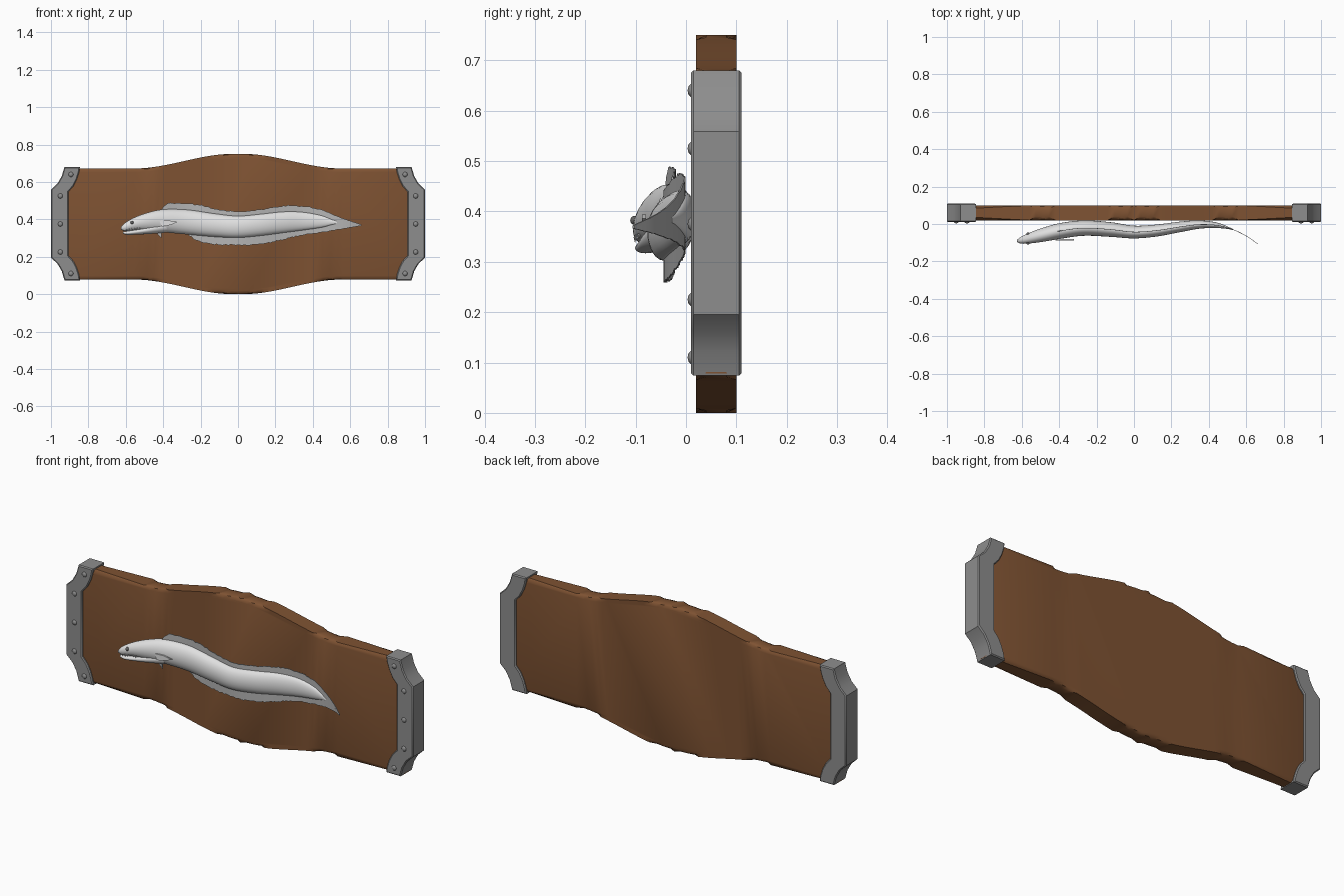
import bpy, bmesh, math, random
from mathutils import Matrix, Vector

if "Cube" in bpy.data.objects:
    bpy.data.objects.remove(bpy.data.objects["Cube"])

random.seed(4)


def material(name, rgb):
    m = bpy.data.materials.new(name)
    m.diffuse_color = (*rgb, 1)
    m.use_nodes = True
    m.node_tree.nodes["Principled BSDF"].inputs["Base Color"].default_value = m.diffuse_color
    return m


WOOD = material("brown wood", (0.21, 0.085, 0.032))
METAL = material("grey metal", (0.27, 0.27, 0.27))
SKIN = material("pale skin", (0.75, 0.75, 0.75))
FIN = material("fin grey", (0.46, 0.46, 0.46))
EYE = material("eye grey", (0.12, 0.12, 0.12))


def finish(bm, name, mat, angle=35):
    bmesh.ops.recalc_face_normals(bm, faces=bm.faces)
    me = bpy.data.meshes.new(name)
    bm.to_mesh(me)
    bm.free()
    ob = bpy.data.objects.new(name, me)
    bpy.context.collection.objects.link(ob)
    me.materials.append(mat)
    bpy.ops.object.select_all(action='DESELECT')
    ob.select_set(True)
    bpy.context.view_layer.objects.active = ob
    bpy.ops.object.shade_smooth_by_angle(angle=math.radians(angle))
    return ob


def plate(name, outline, y0, y1, mat, bevel=0, segments=1):
    """Extrude an x-z outline from y0 to y1 and bevel its front and back rims."""
    bm = bmesh.new()
    face = bm.faces.new([bm.verts.new((x, y0, z)) for x, z in outline])
    out = bmesh.ops.extrude_face_region(bm, geom=[face])
    for v in out['geom']:
        if isinstance(v, bmesh.types.BMVert):
            v.co.y = y1
    if bevel:
        rims = [e for e in bm.edges if abs(e.verts[0].co.y - e.verts[1].co.y) < 1e-5]
        bmesh.ops.bevel(bm, geom=rims, offset=bevel, segments=segments,
                        profile=0.5, affect='EDGES')
    return finish(bm, name, mat)


def sample(keys, x):
    """Smooth cubic through rows of (x, values...)."""
    n = len(keys)
    i = max(k for k in range(n - 1) if keys[k][0] <= x or k == 0)

    def slope(k, c):
        a, b = keys[max(k - 1, 0)], keys[min(k + 1, n - 1)]
        return (b[c] - a[c]) / (b[0] - a[0])
    p, q = keys[i], keys[i + 1]
    h = q[0] - p[0]
    t = (x - p[0]) / h
    return [(2*t**3 - 3*t*t + 1) * p[c] + (t**3 - 2*t*t + t) * h * slope(i, c)
            + (3*t*t - 2*t**3) * q[c] + (t**3 - t*t) * h * slope(i + 1, c)
            for c in range(1, len(p))]


def loft(name, keys, x0, x1, steps, mat, sides=24):
    bm = bmesh.new()
    rings = []
    for i in range(steps + 1):
        x = x0 + (x1 - x0) * i / steps
        y, z, ry, rz = sample(keys, x)
        rings.append([bm.verts.new((x, y + ry * math.cos(a), z + rz * math.sin(a)))
                      for a in (math.tau * k / sides for k in range(sides))])
    for a, b in zip(rings, rings[1:]):
        for k in range(sides):
            bm.faces.new((a[k], a[k-1], b[k-1], b[k]))
    bm.faces.new(rings[0])
    bm.faces.new(rings[-1])
    return finish(bm, name, mat, 60)


# Wooden board with a swelling middle
def bulge(x):
    t = min(1, max(0, (0.55 - abs(x)) / 0.52))
    return 0.297 + 0.078 * t * t * (3 - 2 * t)


xs = [-0.93] + [-0.56 + 1.12 * i / 32 for i in range(33)] + [0.93]
board = [(x, 0.375 + bulge(x)) for x in xs] + [(x, 0.375 - bulge(x)) for x in reversed(xs)]
plate("wooden_board", board, 0.02, 0.10, WOOD, 0.02, 2)

# Metal end brackets with rivets
half = [(1.0, 0.182), (0.965, 0.215), (0.942, 0.255), (0.928, 0.303), (0.845, 0.303),
        (0.85, 0.272), (0.862, 0.235), (0.88, 0.2), (0.907, 0.17)]
rivets = [(0.893, 0.265), (0.95, 0.15), (0.95, 0), (0.95, -0.15), (0.893, -0.265)]
for side, s in (("left", -1), ("right", 1)):
    outline = [(s * x, 0.377 + z) for x, z in half]
    outline += [(s * x, 0.377 - z) for x, z in reversed(half)]
    plate(side + "_bracket", outline, 0.01, 0.11, METAL, 0.005)
    bm = bmesh.new()
    for x, z in rivets:
        bmesh.ops.create_uvsphere(bm, u_segments=12, v_segments=8, radius=0.014,
                                  matrix=Matrix.Translation((s * x, 0.013, 0.375 + z))
                                  @ Matrix.Diagonal((1, 0.7, 1, 1)))
    finish(bm, side + "_rivets", METAL, 60)

# Eel body: x, y, z, half depth, half height
BODY = [(-.625, -.090, .352, .006, .008), (-.605, -.087, .359, .018, .022),
        (-.55, -.073, .376, .030, .036), (-.48, -.056, .387, .038, .050),
        (-.40, -.038, .392, .042, .061), (-.27, -.022, .385, .041, .066),
        (-.12, -.030, .368, .039, .062), (0, -.043, .360, .034, .058),
        (.12, -.035, .370, .032, .058), (.25, -.015, .385, .028, .056),
        (.35, -.003, .390, .022, .048), (.45, -.008, .388, .014, .031),
        (.53, -.030, .383, .003, .006), (.60, -.064, .376, .003, .004),
        (.66, -.105, .370, .003, .003)]
loft("eel_body", BODY, -.625, .53, 70, SKIN)
JAW = [(-.615, -.088, .328, .007, .006), (-.59, -.083, .327, .018, .010),
       (-.53, -.067, .334, .029, .015), (-.47, -.053, .344, .035, .022),
       (-.38, -.036, .362, .034, .032)]
loft("eel_lower_jaw", JAW, -.615, -.38, 20, SKIN)

# Long ragged fins above and below, meeting at the tail
TOP = [(-.41, .455), (-.38, .487), (-.30, .488), (-.20, .480), (-.10, .455), (0, .444),
       (.12, .455), (.25, .476), (.36, .471), (.45, .452), (.55, .410), (.66, .372)]
LOW = [(-.27, .318), (-.22, .283), (-.12, .262), (0, .258), (.12, .264), (.24, .288),
       (.34, .312), (.45, .328), (.55, .346), (.66, .366)]
for name, keys in (("upper_fin", TOP), ("lower_fin", LOW)):
    bm = bmesh.new()
    for off in (-0.0015, 0.0015):
        prev = None
        for i in range(91):
            x = keys[0][0] + (0.66 - keys[0][0]) * i / 90
            y, z = sample(BODY, x)[:2]
            random.seed(i)
            edge = sample(keys, x)[0]
            edge += (z - edge) * random.uniform(0, 0.07)
            pair = [bm.verts.new((x, y + off, z)), bm.verts.new((x, y + off, edge))]
            if prev:
                bm.faces.new((prev[0], prev[1], pair[1], pair[0]))
            prev = pair
    # close the rim between the two sheets
    bmesh.ops.bridge_loops(bm, edges=[e for e in bm.edges if e.is_boundary])
    finish(bm, "eel_" + name, FIN)

# Side fins near the head
plate("eel_front_side_fin", [(-.42, .392), (-.37, .394), (-.322, .386), (-.355, .372),
                             (-.385, .364), (-.41, .362)], -.087, -.079, SKIN)
plate("eel_rear_side_fin", [(-.45, .345), (-.425, .315), (-.408, .297), (-.41, .325),
                            (-.395, .345)], -.040, -.034, FIN)

# Eyes and teeth on both sides of the head
eyes, teeth = bmesh.new(), bmesh.new()
for s in (-1, 1):
    y, z, ry, rz = sample(BODY, -.567)
    bmesh.ops.create_uvsphere(eyes, u_segments=12, v_segments=8, radius=0.009,
                              matrix=Matrix.Translation((-.567, y + s * ry * .90, z + rz * .33)))
    for i in range(7):
        x = -.608 + i * .014
        y, z, ry, rz = sample(BODY, x)
        bmesh.ops.create_cone(teeth, cap_ends=True, segments=6, radius1=0, radius2=0.003,
                              depth=0.012, matrix=Matrix.Translation(
                                  (x, y + s * ry * .8, z - rz * .75)))
finish(eyes, "eel_eyes", EYE, 60)
finish(teeth, "eel_teeth", SKIN)
